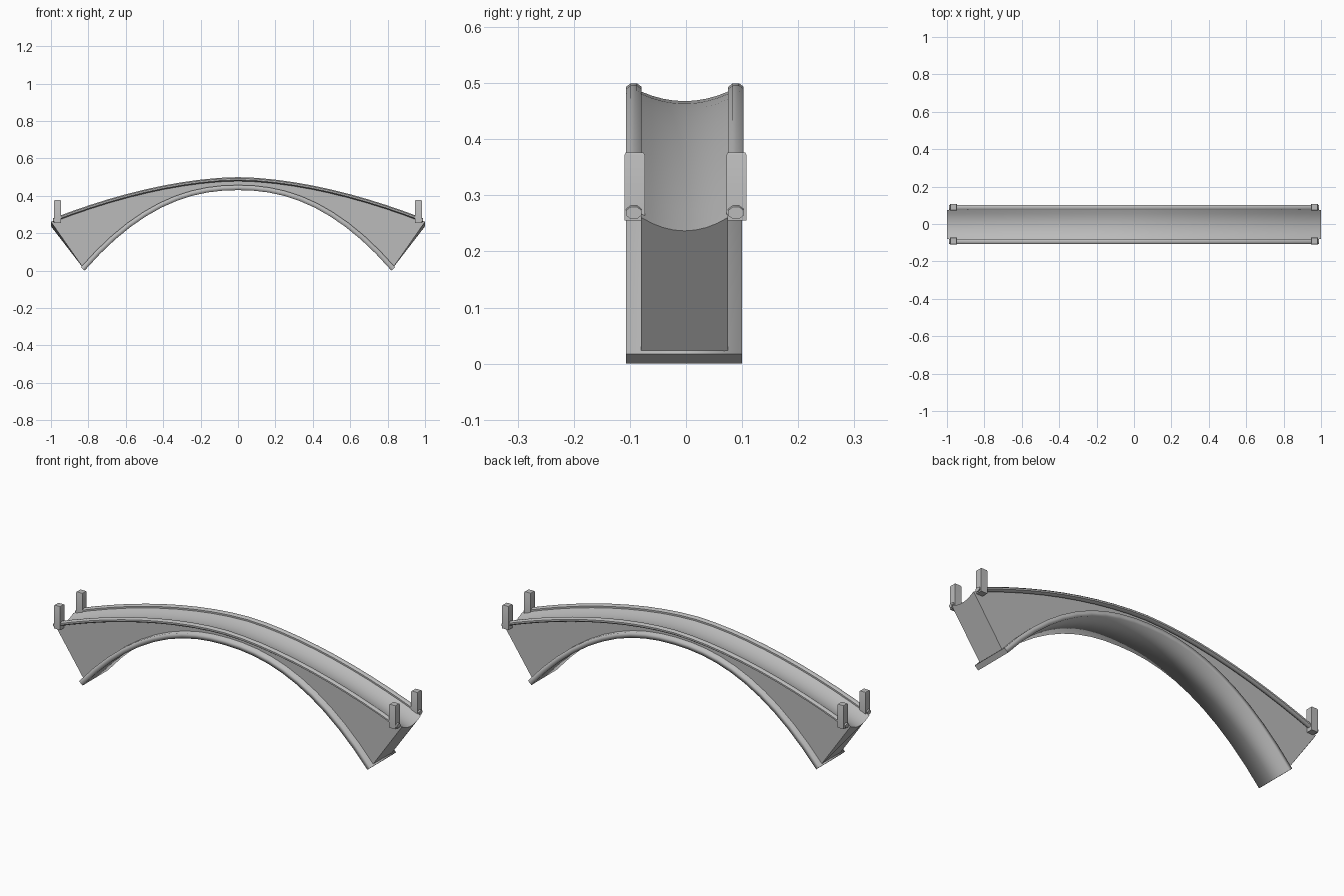
import bpy, bmesh
from math import hypot, cos, sin, pi

cube = bpy.data.objects.get("Cube")
if cube:
    bpy.data.objects.remove(cube)

stone = bpy.data.materials.new("grey_stone")
stone.use_nodes = True
GREY = (0.5, 0.5, 0.5, 1)
stone.diffuse_color = GREY
stone.node_tree.nodes["Principled BSDF"].inputs["Base Color"].default_value = GREY

HALF_SPAN, FOOT_X, SEGMENTS = 1.0, 0.82, 20
Y_MIN, Y_MAX = -0.08, 0.075      # inner faces of the side walls
STEPS = [2 * i / SEGMENTS - 1 for i in range(SEGMENTS + 1)]


def top_z(x):
    return 0.5 - 0.205 * (abs(x) / 0.95) ** 1.75


def arch_z(x):
    return 0.43 * (1 - (abs(x) / FOOT_X) ** 2.2)


def loft(name, rings, smooth_angle=None):
    """Skin a list of closed cross-sections; no angle means fully smooth sides."""
    bm = bmesh.new()
    loops = [[bm.verts.new(p) for p in ring] for ring in rings]
    n = len(loops[0])
    for a, b in zip(loops, loops[1:]):
        for i in range(n):
            j = (i + 1) % n
            bm.faces.new((a[i], a[j], b[j], b[i])).smooth = True
    bm.faces.new(loops[0])
    bm.faces.new(loops[-1])
    bmesh.ops.recalc_face_normals(bm, faces=bm.faces)
    mesh = bpy.data.meshes.new(name)
    bm.to_mesh(mesh)
    bm.free()
    mesh.materials.append(stone)
    obj = bpy.data.objects.new(name, mesh)
    bpy.context.collection.objects.link(obj)
    if smooth_angle:
        bpy.ops.object.select_all(action='DESELECT')
        obj.select_set(True)
        bpy.context.view_layer.objects.active = obj
        bpy.ops.object.shade_smooth_by_angle(angle=smooth_angle)
    return obj


# Bridge body: flat walls, slanted ends and a dished deck
rings = []
for t in STEPS:
    x, foot = t * HALF_SPAN, t * FOOT_X
    edge = top_z(x) - 0.015
    sag = 0.017 + 0.007 * abs(t)
    ring = [(foot, Y_MIN, arch_z(foot) + 0.003), (foot, Y_MAX, arch_z(foot) + 0.003)]
    for k in range(9):
        u = 1 - k / 4
        y = (Y_MIN + Y_MAX) / 2 + u * (Y_MAX - Y_MIN) / 2
        ring.append((x, y, edge - sag * (1 - u * u)))
    rings.append(ring)
loft("bridge_body", rings, 0.6)

# Arch rib: wide slab below the walls, its edges standing proud of them
rings = []
for t in STEPS:
    x = t * FOOT_X
    d = 0.001
    slope = (arch_z(x + d) - arch_z(x - d)) / (2 * d)
    length = hypot(1, slope)
    nx, nz = -slope / length * 0.027, 0.027 / length
    z = arch_z(x)
    rings.append([(x, -0.107, z), (x, 0.1, z),
                  (x + nx, 0.1, z + nz), (x + nx, -0.107, z + nz)])
loft("arch_rib", rings)

# Rounded rails along both deck edges, and a post at each end of them
for side, rail_y, post_y in (("right", -0.093, -0.0915), ("left", 0.089, 0.09)):
    rings = []
    for t in STEPS:
        x = t * 0.99
        rings.append([(x, rail_y + 0.015 * cos(a), top_z(x) - 0.011 + 0.0115 * sin(a))
                      for a in (pi / 8 + k * pi / 4 for k in range(8))])
    loft(side + "_rail", rings, 0.9)
    for end, x in (("near", -0.965), ("far", 0.965)):
        rings = [[(x + sx * r, post_y + sy * r, z)
                  for sx, sy in ((-1, -1), (1, -1), (1, 1), (-1, 1))]
                 for z, r in ((0.255, 0.018), (0.372, 0.018), (0.376, 0.016))]
        loft(f"{side}_{end}_post", rings, 0.5)
